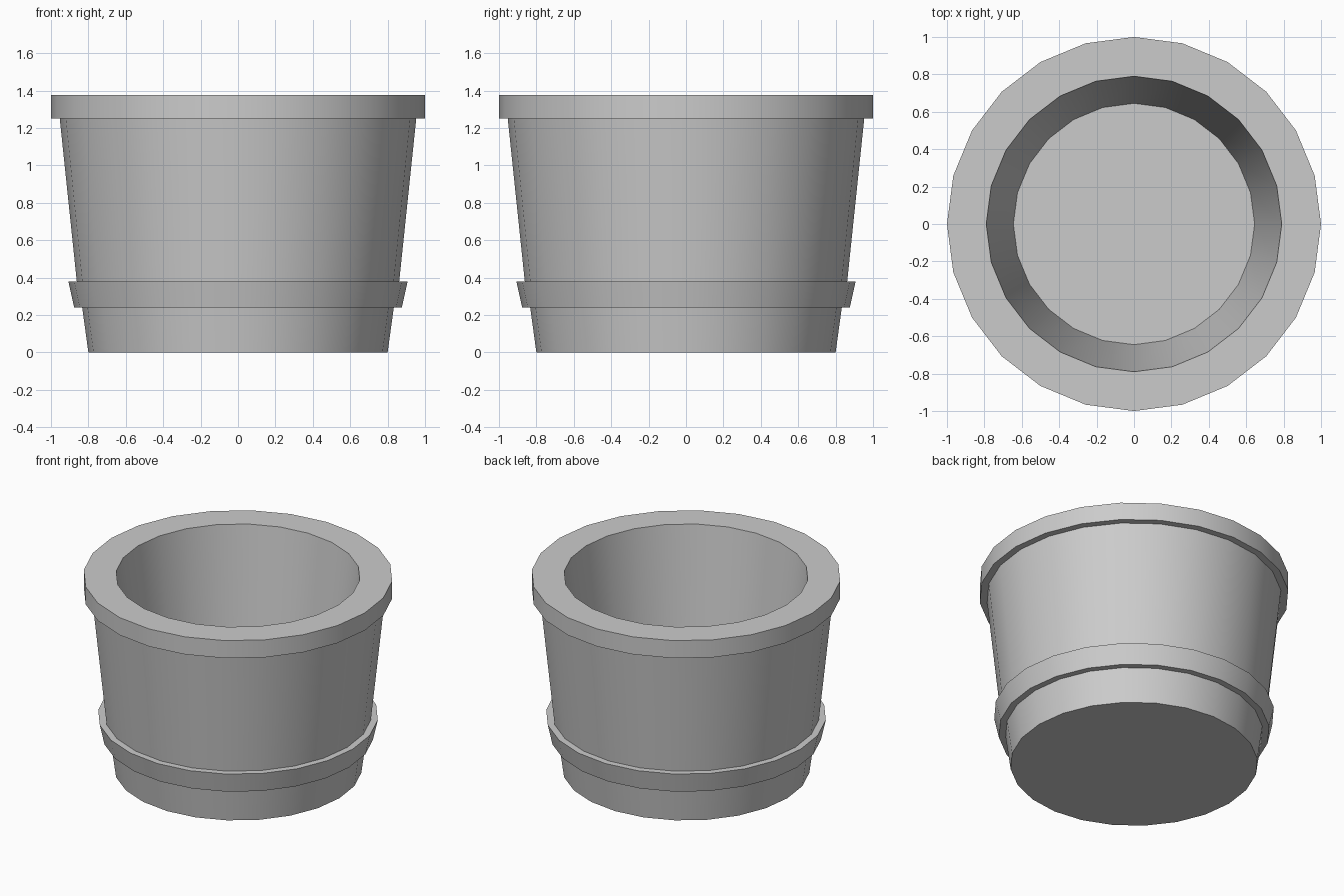
import bpy
import bmesh
from math import pi, radians

SIDES = 24

default = bpy.data.objects.get("Cube")
if default:
    bpy.data.objects.remove(default, do_unlink=True)

# Plain grey finish
grey = bpy.data.materials.new("plain_grey")
grey.use_nodes = True
colour = (0.6, 0.6, 0.6, 1.0)
grey.diffuse_color = colour
grey.node_tree.nodes["Principled BSDF"].inputs["Base Color"].default_value = colour


def lathe(name, profile):
    """Revolve an (radius, height) profile about the vertical axis."""
    bm = bmesh.new()
    verts = [bm.verts.new((r, 0, z)) for r, z in profile]
    edges = [bm.edges.new(pair) for pair in zip(verts, verts[1:])]
    bmesh.ops.spin(bm, geom=verts + edges, cent=(0, 0, 0), axis=(0, 0, 1),
                   angle=2 * pi, steps=SIDES)
    bmesh.ops.remove_doubles(bm, verts=bm.verts[:], dist=0.0005)
    bmesh.ops.recalc_face_normals(bm, faces=bm.faces[:])
    mesh = bpy.data.meshes.new(name)
    bm.to_mesh(mesh)
    bm.free()
    mesh.materials.append(grey)
    obj = bpy.data.objects.new(name, mesh)
    bpy.context.collection.objects.link(obj)
    bpy.ops.object.select_all(action="DESELECT")
    obj.select_set(True)
    bpy.context.view_layer.objects.active = obj
    bpy.ops.object.shade_smooth_by_angle(angle=radians(30))
    return obj


# Tub: underside, lower wall, raised band, upper wall, rim, inner wall, floor
lathe("tub", [
    (0, 0), (0.80, 0),
    (0.833, 0.24), (0.876, 0.24),
    (0.907, 0.38), (0.862, 0.38),
    (0.953, 1.25), (1.0, 1.25),
    (1.0, 1.375), (0.79, 1.375),
    (0.645, 0.2), (0, 0.2),
])
